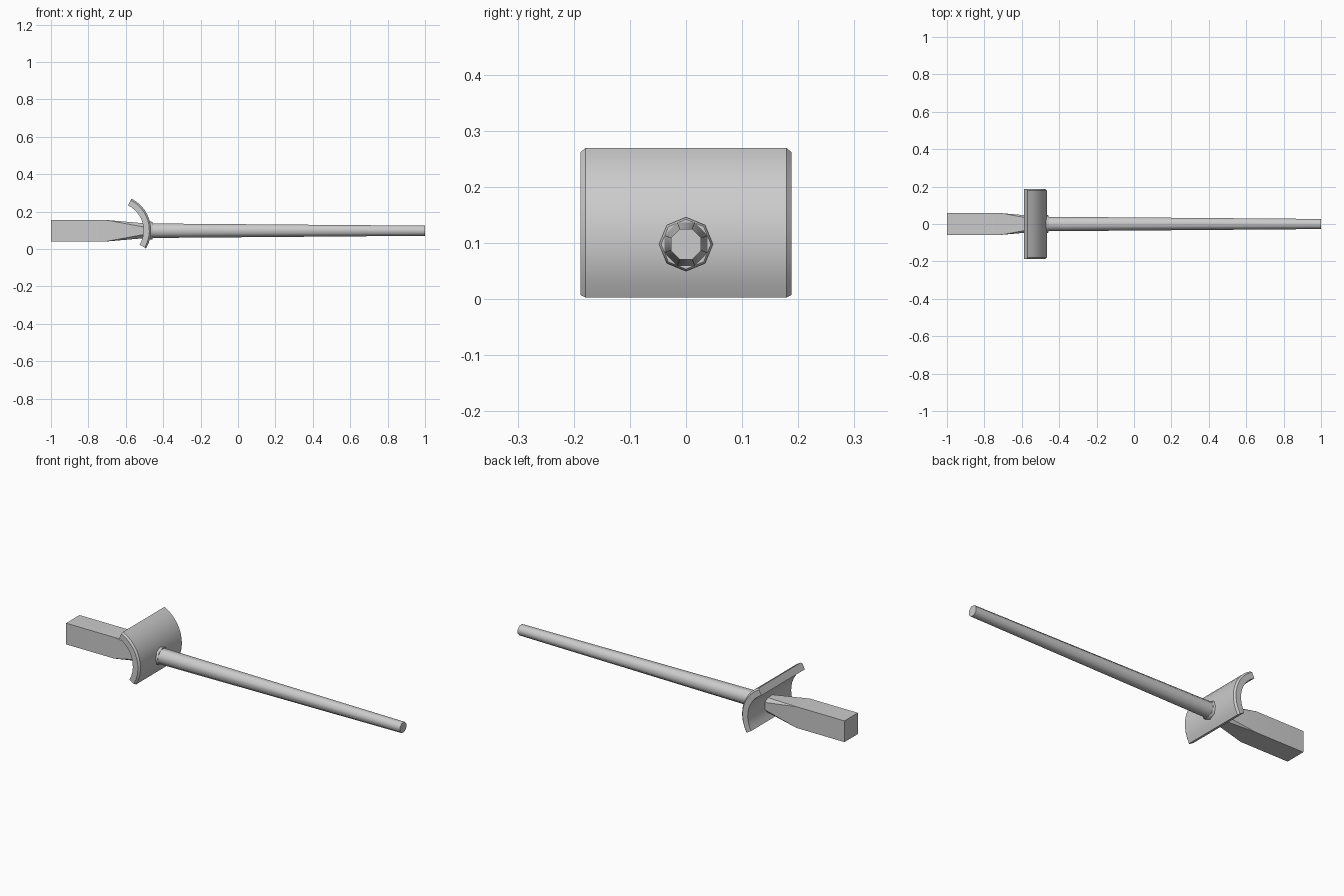
import bpy, bmesh
from math import sin, cos, pi, radians

if "Cube" in bpy.data.objects:
    bpy.data.objects.remove(bpy.data.objects["Cube"])

AXIS_Z = 0.098


def finish(bm, name, angle):
    bmesh.ops.recalc_face_normals(bm, faces=bm.faces)
    me = bpy.data.meshes.new(name)
    bm.to_mesh(me)
    bm.free()
    ob = bpy.data.objects.new(name, me)
    bpy.context.collection.objects.link(ob)
    bpy.ops.object.select_all(action='DESELECT')
    bpy.context.view_layer.objects.active = ob
    ob.select_set(True)
    bpy.ops.object.shade_smooth_by_angle(angle=radians(angle))
    return ob


def ring(bm, x, flat, n, turn=0.5):
    """Regular n-gon across the x axis; flat = centre-to-flat distance."""
    r = flat / cos(pi / n)
    return [bm.verts.new((x, r * cos(2 * pi * (i + turn) / n),
                          AXIS_Z + r * sin(2 * pi * (i + turn) / n))) for i in range(n)]


def bridge(bm, a, b):
    n = len(a)
    for i in range(n):
        bm.faces.new((a[i], a[(i + 1) % n], b[(i + 1) % n], b[i]))


def lathe(name, stations, turn=0.5):
    bm = bmesh.new()
    rings = [ring(bm, x, f, 8, turn) for x, f in stations]
    for a, b in zip(rings, rings[1:]):
        bridge(bm, a, b)
    bm.faces.new(rings[0])
    bm.faces.new(rings[-1])
    return finish(bm, name, 50)


# Tapered octagonal rod and the small collar at its root
lathe("rod", [(-0.50, 0.039), (1.0, 0.027)])
lathe("collar", [(-0.485, 0.0445), (-0.463, 0.0445), (-0.456, 0.041)], turn=0)

# Square grip whose corners are chamfered away into an octagon
bm = bmesh.new()
end = ring(bm, -1.0, 0.058, 4)
shoulder = ring(bm, -0.71, 0.058, 4)
neck = ring(bm, -0.48, 0.038, 8)
bridge(bm, end, shoulder)
bm.faces.new(end)
bm.faces.new(neck)
for i in range(4):
    a, b = neck[2 * i], neck[2 * i + 1]
    bm.faces.new((shoulder[i], a, b))
    bm.faces.new((shoulder[i], b, neck[(2 * i + 2) % 8], shoulder[(i + 1) % 4]))
finish(bm, "grip", 15)

# Curved guard plate: arc profile across y, outer side edges bevelled
CX, CZ, R_OUT, R_IN, HALF, BEV = -0.655, 0.10, 0.19, 0.15, 0.188, 0.009
SEGS = 10
bm = bmesh.new()
sections = []
for i in range(SEGS + 1):
    t = radians(-30.7 + 94.1 * i / SEGS)
    loop = [(R_IN, -HALF), (R_OUT - BEV, -HALF), (R_OUT, -HALF + BEV),
            (R_OUT, HALF - BEV), (R_OUT - BEV, HALF), (R_IN, HALF)]
    sections.append([bm.verts.new((CX + r * cos(t), y, CZ + r * sin(t))) for r, y in loop])
for a, b in zip(sections, sections[1:]):
    bridge(bm, a, b)
bm.faces.new(sections[0])
bm.faces.new(sections[-1])
finish(bm, "guard", 30)
